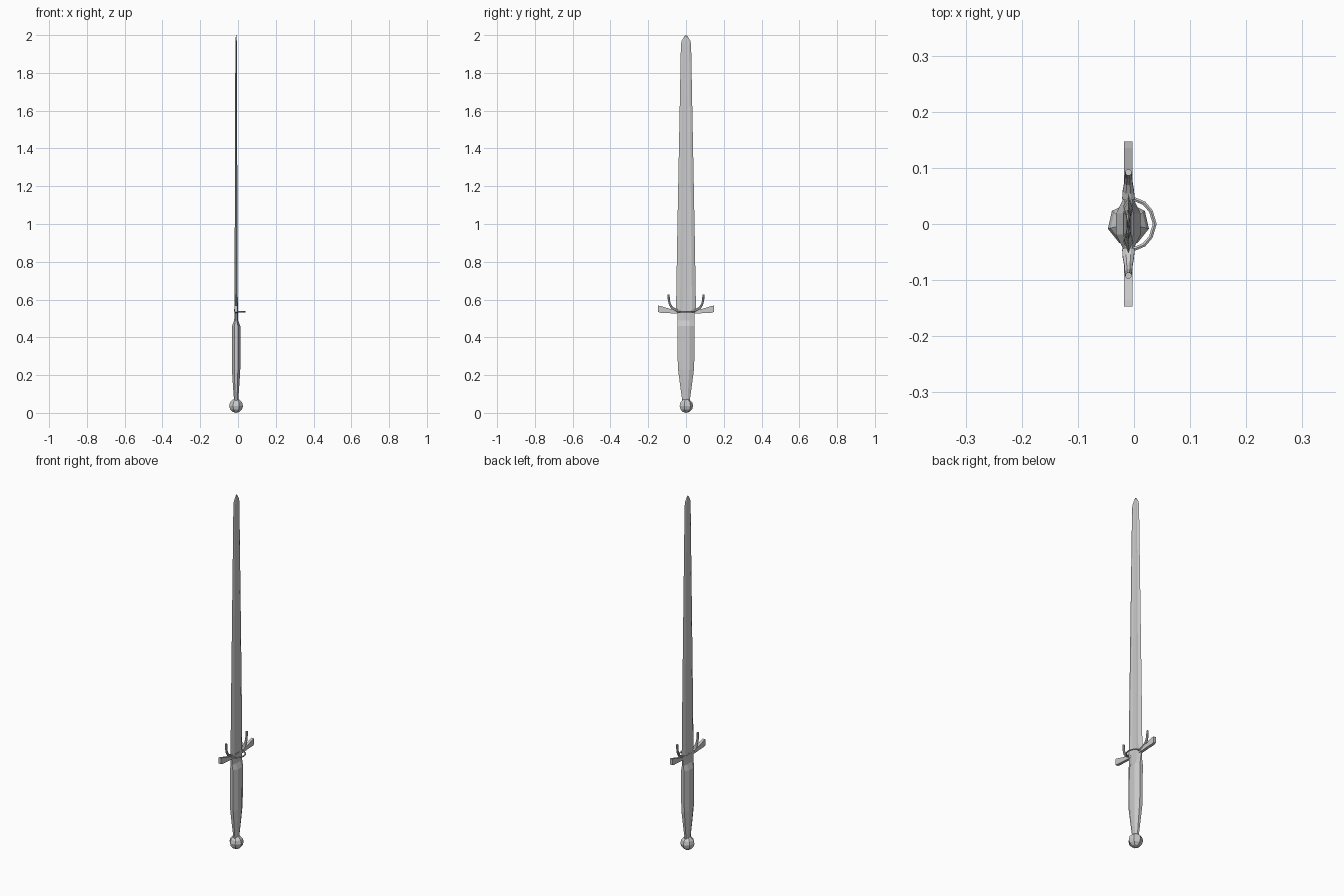
import bpy, bmesh
from math import sin, cos, pi
from mathutils import Vector

if "Cube" in bpy.data.objects:
    bpy.data.objects.remove(bpy.data.objects["Cube"])

CX = -0.01  # the sword's own mid-plane


def loft(name, rings):
    """Skin equal-length rings of points and cap both ends."""
    bm = bmesh.new()
    rows = [[bm.verts.new(p) for p in r] for r in rings]
    n = len(rows[0])
    for a, b in zip(rows, rows[1:]):
        for i in range(n):
            j = (i + 1) % n
            bm.faces.new((a[i], a[j], b[j], b[i]))
    bm.faces.new(rows[0][::-1])
    bm.faces.new(rows[-1])
    bmesh.ops.recalc_face_normals(bm, faces=bm.faces)
    me = bpy.data.meshes.new(name)
    bm.to_mesh(me)
    bm.free()
    ob = bpy.data.objects.new(name, me)
    bpy.context.collection.objects.link(ob)
    return ob


def sweep(name, path, up, sides=8):
    """Tube along (x, y, z, radius across, radius along up) points lying in one plane."""
    pts = [Vector(p[:3]) for p in path]
    rings = []
    for i, p in enumerate(pts):
        t = (pts[min(i + 1, len(pts) - 1)] - pts[max(i - 1, 0)]).normalized()
        u = Vector(up)
        s = t.cross(u).normalized()
        angles = [2 * pi * (k + 0.5) / sides for k in range(sides)]
        rings.append([p + s * cos(a) * path[i][3] + u * sin(a) * path[i][4] for a in angles])
    return loft(name, rings)


def oval(z, rx, ry, n=8):
    return [(CX + rx * cos(2 * pi * (k + .5) / n) / cos(pi / n),
             ry * sin(2 * pi * (k + .5) / n) / cos(pi / n), z) for k in range(n)]


# Blade: bevelled edges and a shallow fuller
def blade_ring(z, w, t):
    half = [(0, w), (t, .6 * w), (.7 * t, .3 * w), (.7 * t, -.3 * w), (t, -.6 * w)]
    return [(CX + s * x, s * y, z) for s in (1, -1) for x, y in half]


loft("blade", [blade_ring(*r) for r in (
    (.535, .053, .009), (.90, .047, .0075), (1.32, .039, .006), (1.68, .032, .005),
    (1.95, .027, .004), (1.97, .023, .0035), (1.99, .011, .002), (2.0, .002, .0008))])

# Grip, thinning into the neck under the guard
loft("grip", [oval(*r) for r in (
    (.05, .011, .020), (.08, .012, .022), (.16, .018, .033), (.23, .022, .042),
    (.28, .022, .044), (.46, .022, .045), (.49, .010, .045), (.54, .009, .045))])

# Faceted pommel
bpy.ops.mesh.primitive_uv_sphere_add(segments=7, ring_count=6, radius=.0375,
                                     location=(CX, 0, .0375))
bpy.context.object.name = "pommel"

# Crossguard with upturned, flaring ends
arm = [(.147, .551, .017), (.135, .548, .018), (.09, .540, .012), (.05, .535, .010)]
prof = [(-y, z, h) for y, z, h in arm] + [(y, z, h) for y, z, h in arm[::-1]]
loft("crossguard", [[(CX + x, y, z + s * h) for x, s in
                     ((-.0075, -1), (.0075, -1), (.0075, 1), (-.0075, 1))]
                    for y, z, h in prof])

# Upward prongs either side of the blade
prong = [(.045, .541, .008, .012), (.058, .546, .008, .011), (.074, .557, .007, .008),
         (.085, .574, .006, .007), (.091, .597, .006, .006), (.092, .627, .006, .006)]
for side, label in ((1, "right"), (-1, "left")):
    sweep("prong_" + label, [(CX, side * y, z, r, d) for y, z, r, d in prong], (1, 0, 0))

# Side ring on the +x face
arc = [(-.008, .047), (.004, .043), (.018, .037), (.030, .023), (.037, 0)]
ring = arc + [(x, -y) for x, y in arc[-2::-1]]
sweep("side_ring", [(x, y, .535, .004, .004) for x, y in ring], (0, 0, 1), 6)
